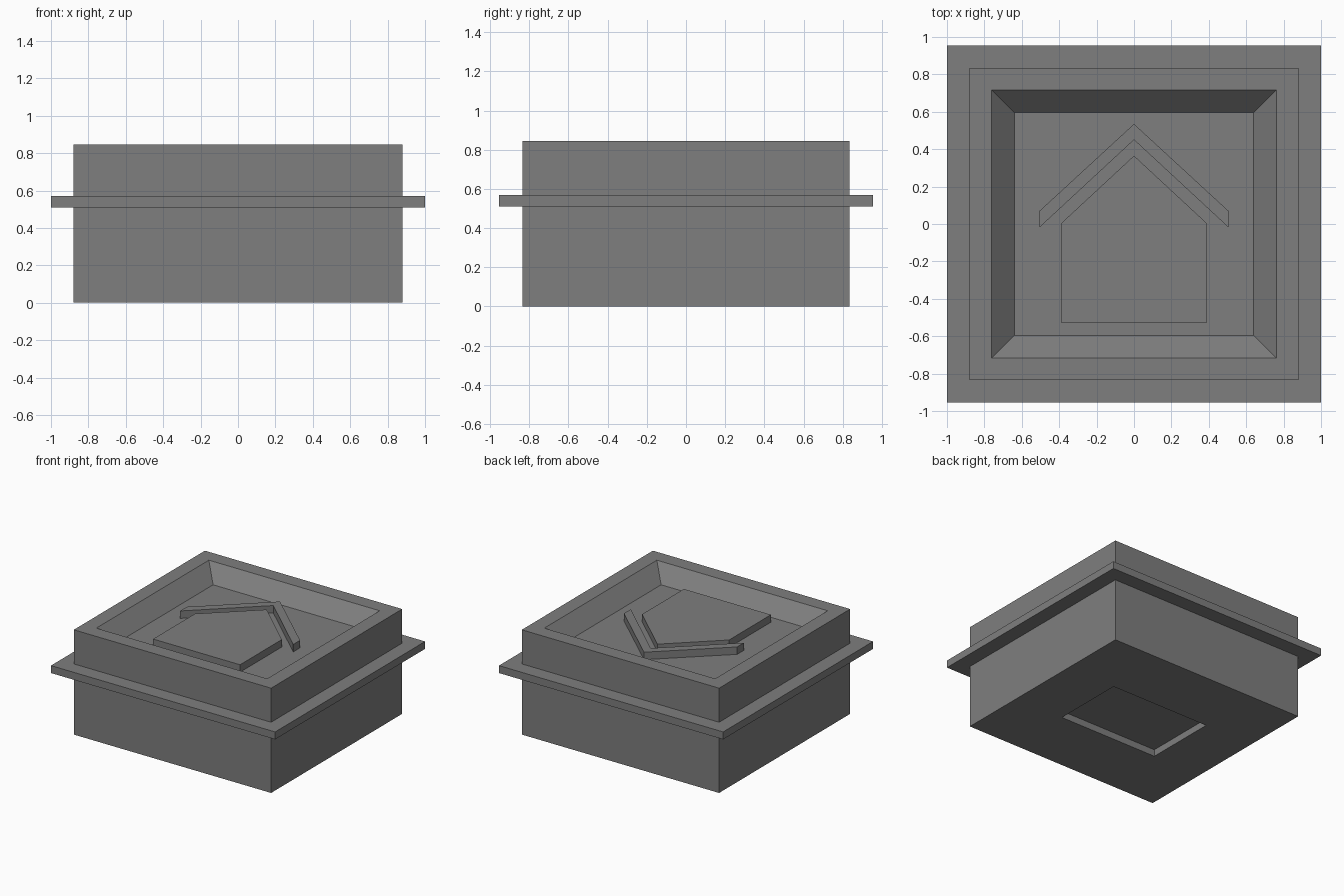
import bpy, bmesh

if "Cube" in bpy.data.objects:
    bpy.data.objects.remove(bpy.data.objects["Cube"])

grey = bpy.data.materials.new("mid_grey")
grey.diffuse_color = (0.21, 0.21, 0.21, 1)
grey.use_nodes = True
grey.node_tree.nodes["Principled BSDF"].inputs["Base Color"].default_value = grey.diffuse_color


def finish(name, bm):
    bmesh.ops.recalc_face_normals(bm, faces=bm.faces)
    mesh = bpy.data.meshes.new(name)
    bm.to_mesh(mesh)
    bm.free()
    mesh.materials.append(grey)
    obj = bpy.data.objects.new(name, mesh)
    bpy.context.collection.objects.link(obj)
    return obj


def rect_loft(name, rings):
    """Skin a series of centred rectangles (half x, half y, z), capped at both ends."""
    bm = bmesh.new()
    loops = [[bm.verts.new((sx * hx, sy * hy, z))
              for sx, sy in ((-1, -1), (1, -1), (1, 1), (-1, 1))]
             for hx, hy, z in rings]
    for a, b in zip(loops, loops[1:]):
        for i in range(4):
            j = (i + 1) % 4
            bm.faces.new((a[i], a[j], b[j], b[i]))
    bm.faces.new(loops[0])
    bm.faces.new(loops[-1])
    return finish(name, bm)


def plate(name, half_outline, z0, z1):
    """Extrude an outline whose left half mirrors the given right half."""
    left = [(-x, y) for x, y in reversed(half_outline) if x > 0]
    bm = bmesh.new()
    face = bm.faces.new([bm.verts.new((x, y, z0)) for x, y in half_outline + left])
    ext = bmesh.ops.extrude_face_region(bm, geom=[face], use_keep_orig=True)
    verts = [v for v in ext["geom"] if isinstance(v, bmesh.types.BMVert)]
    bmesh.ops.translate(bm, verts=verts, vec=(0, 0, z1 - z0))
    return finish(name, bm)


# Housing: underside pocket, walls, flange, rim and sloped top recess
FLOOR = 0.725
rect_loft("housing_with_flange", [
    (0.445, 0.297, 0.055), (0.445, 0.297, 0.0),
    (0.88, 0.835, 0.0), (0.88, 0.835, 0.51),
    (1.0, 0.955, 0.51), (1.0, 0.955, 0.57),
    (0.88, 0.835, 0.57), (0.88, 0.835, 0.845),
    (0.762, 0.717, 0.845), (0.64, 0.597, FLOOR),
])

# Raised house emblem on the recess floor
plate("house_wall", [(0.388, -0.528), (0.388, 0.005), (0, 0.365)], FLOOR, 0.785)

# Raised roof chevron
plate("house_roof", [(0, 0.45), (0.505, -0.018), (0.505, 0.07), (0, 0.535)], FLOOR, 0.785)
